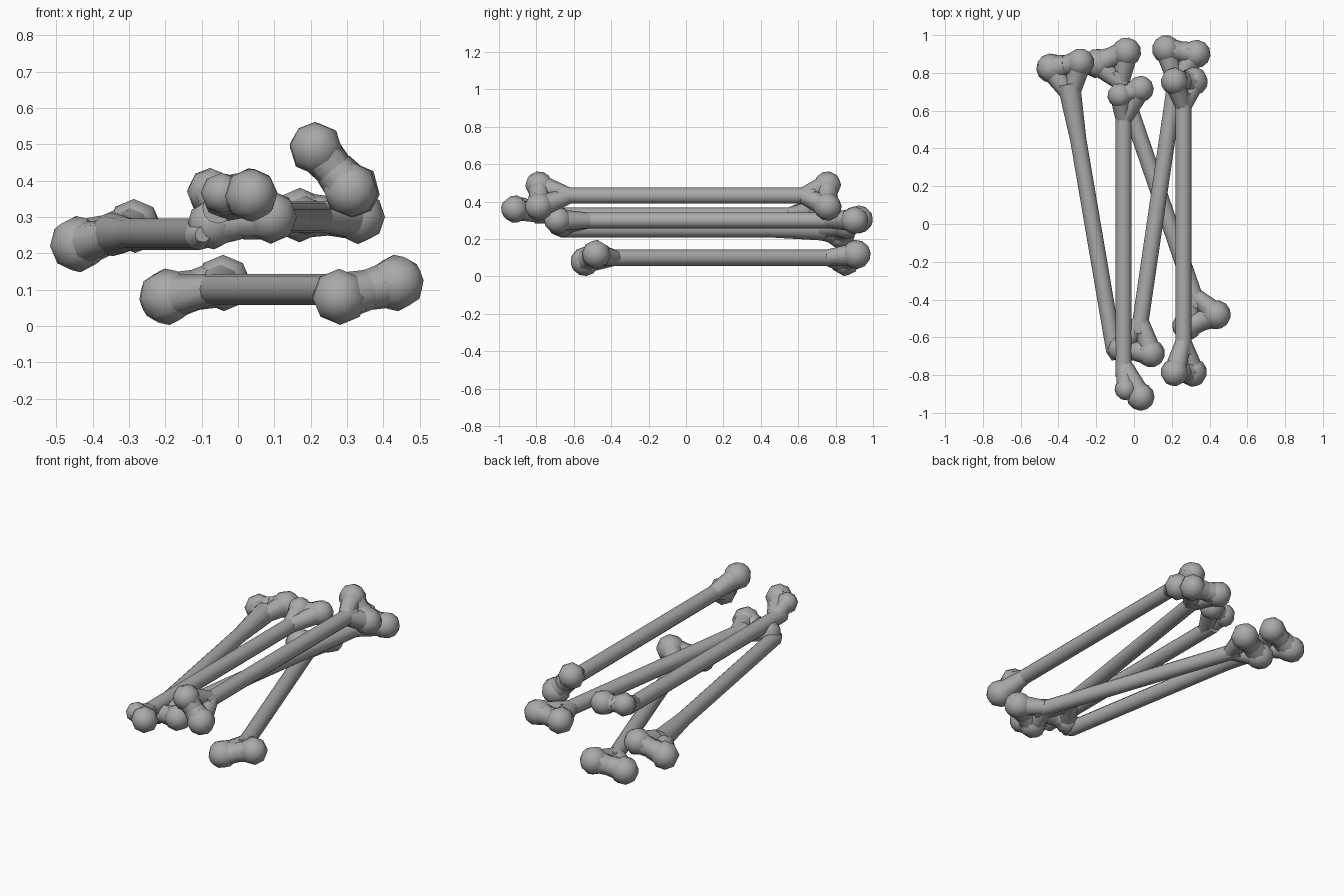
import bpy, bmesh, math
from mathutils import Vector, Matrix

if "Cube" in bpy.data.objects:
    bpy.data.objects.remove(bpy.data.objects["Cube"], do_unlink=True)

# Single grey bone colour
GREY = (0.4, 0.4, 0.4, 1)
mat = bpy.data.materials.new("bone_grey")
mat.use_nodes = True
mat.diffuse_color = GREY
mat.node_tree.nodes["Principled BSDF"].inputs["Base Color"].default_value = GREY

SHAFT = 0.043


def place(centre, axis):
    return Matrix.Translation(centre) @ axis.to_track_quat('Z', 'Y').to_matrix().to_4x4()


def rod(bm, a, b, ra, rb, sides=8):
    axis = b - a
    bmesh.ops.create_cone(bm, cap_ends=True, segments=sides, radius1=ra, radius2=rb,
                          depth=axis.length, matrix=place((a + b) / 2, axis))


def knuckles(bm, shaft_end, shaft_dir, knobs):
    """Forked end: two round knobs, each with a flared neck into the shaft."""
    root = shaft_end - shaft_dir * 0.07
    middle = sum((Vector(k[:3]) for k in knobs), Vector()) / 2
    for x, y, z, r in knobs:
        c = Vector((x, y, z))
        rod(bm, root, c, SHAFT * 0.95, r * 0.8)
        rod(bm, middle, c, r * 0.72, r * 0.85)
        bmesh.ops.create_uvsphere(bm, u_segments=8, v_segments=6, radius=r,
                                  matrix=place(c, c - root))


def bone(name, front, back, front_knobs, back_knobs):
    bm = bmesh.new()
    front, back = Vector(front), Vector(back)
    d = (back - front).normalized()
    rod(bm, front, back, SHAFT, SHAFT, 12)
    if front_knobs:
        knuckles(bm, front, -d, front_knobs)
    else:
        # Plain worn tip and a long flare towards the knobs
        rod(bm, front, front - d * 0.05, SHAFT, SHAFT * 0.5, 12)
        rod(bm, back - d * 0.3, back, SHAFT, SHAFT * 1.4, 12)
    knuckles(bm, back, d, back_knobs)
    mesh = bpy.data.meshes.new(name)
    bm.to_mesh(mesh)
    bm.free()
    mesh.materials.append(mat)
    ob = bpy.data.objects.new(name, mesh)
    bpy.context.collection.objects.link(ob)
    bpy.ops.object.select_all(action='DESELECT')
    ob.select_set(True)
    bpy.context.view_layer.objects.active = ob
    bpy.ops.object.shade_smooth_by_angle(angle=math.radians(60))


bone("bottom_bone", (0.34, -0.44, 0.1), (-0.09, 0.81, 0.1),
     [(0.28, -0.54, 0.08, 0.078), (0.435, -0.48, 0.118, 0.078)],
     [(-0.195, 0.85, 0.08, 0.078), (-0.04, 0.91, 0.118, 0.078)])
bone("right_bone", (-0.105, -0.67, 0.252), (-0.345, 0.74, 0.252), None,
     [(-0.44, 0.825, 0.225, 0.078), (-0.285, 0.855, 0.275, 0.075)])
bone("middle_bone", (-0.055, -0.81, 0.325), (-0.055, 0.62, 0.325),
     [(0.035, -0.915, 0.36, 0.074), (-0.045, -0.875, 0.365, 0.058)],
     [(-0.075, 0.68, 0.37, 0.066), (0.035, 0.715, 0.365, 0.07)])
bone("left_bone", (0.025, -0.58, 0.3), (0.23, 0.82, 0.3),
     [(0.09, -0.685, 0.3, 0.074), (-0.07, -0.66, 0.28, 0.07)],
     [(0.17, 0.925, 0.305, 0.075), (0.33, 0.9, 0.3, 0.075)])
bone("top_bone", (0.262, -0.69, 0.432), (0.262, 0.69, 0.432),
     [(0.215, -0.785, 0.488, 0.074), (0.31, -0.785, 0.375, 0.077)],
     [(0.215, 0.755, 0.488, 0.074), (0.315, 0.755, 0.375, 0.077)])
